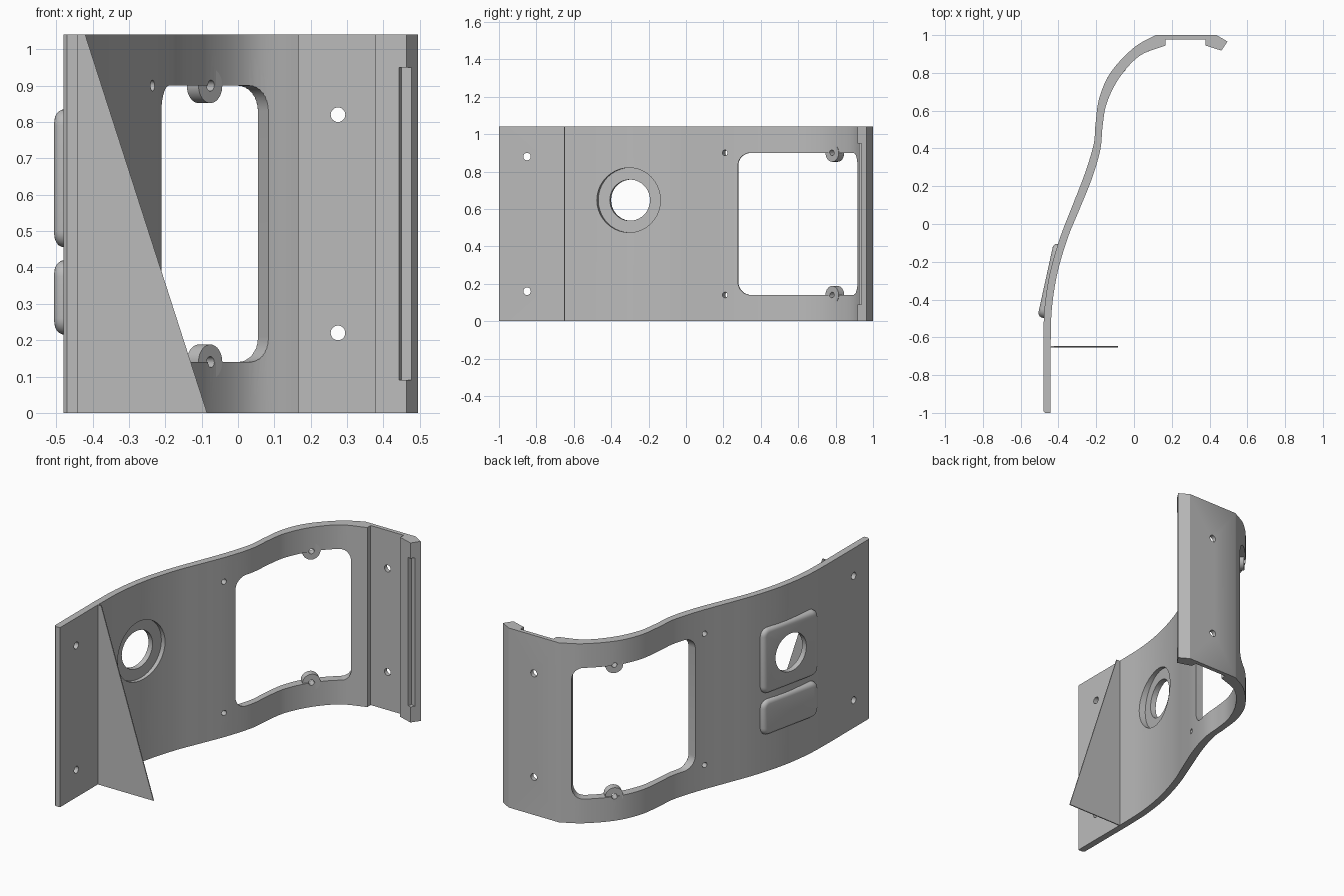
import bpy, bmesh, math
from mathutils import Vector, Matrix

if "Cube" in bpy.data.objects:
    bpy.data.objects.remove(bpy.data.objects["Cube"], do_unlink=True)

H = 1.04
grey = bpy.data.materials.new("plain_grey")
grey.use_nodes = True
grey.diffuse_color = (0.5, 0.5, 0.5, 1)
grey.node_tree.nodes["Principled BSDF"].inputs["Base Color"].default_value = (0.5, 0.5, 0.5, 1)


def finish(name, bm):
    bmesh.ops.recalc_face_normals(bm, faces=bm.faces)
    mesh = bpy.data.meshes.new(name)
    bm.to_mesh(mesh)
    bm.free()
    mesh.materials.append(grey)
    ob = bpy.data.objects.new(name, mesh)
    bpy.context.collection.objects.link(ob)
    return ob


def loft(name, ring_a, ring_b):
    """Solid between two rings with the same number of points."""
    bm = bmesh.new()
    a = [bm.verts.new(p) for p in ring_a]
    b = [bm.verts.new(p) for p in ring_b]
    bm.faces.new(a)
    bm.faces.new(b)
    for i in range(len(a)):
        j = (i + 1) % len(a)
        bm.faces.new((a[i], a[j], b[j], b[i]))
    return finish(name, bm)


def prism(name, plan, z0, z1):
    return loft(name, [(x, y, z0) for x, y in plan], [(x, y, z1) for x, y in plan])


def cylinder(name, center, axis, radius, depth):
    bm = bmesh.new()
    turn = Vector(axis).to_track_quat('Z', 'Y').to_matrix().to_4x4()
    bmesh.ops.create_cone(bm, cap_ends=True, segments=40, radius1=radius, radius2=radius,
                          depth=depth, matrix=Matrix.Translation(center) @ turn)
    return finish(name, bm)


def cut(cutter, *targets):
    cutter.hide_render = True
    for ob in targets:
        mod = ob.modifiers.new("cut", 'BOOLEAN')
        mod.operation = 'DIFFERENCE'
        mod.solver = 'EXACT'
        mod.object = cutter
        bpy.context.view_layer.objects.active = ob
        bpy.ops.object.modifier_apply(modifier=mod.name)
    bpy.data.objects.remove(cutter, do_unlink=True)


def smooth_path(points, steps=8):
    """Catmull-Rom curve through the points."""
    p = [Vector(q) for q in points]
    p = [2 * p[0] - p[1]] + p + [2 * p[-1] - p[-2]]
    out = []
    for a, b, c, d in zip(p, p[1:], p[2:], p[3:]):
        for k in range(steps):
            t = k / steps
            out.append(0.5 * (2 * b + (c - a) * t + (2 * a - 5 * b + 4 * c - d) * t * t
                              + (3 * b - a - 3 * c + d) * t ** 3))
    return out + [p[-2]]


# Curved wall: S-shaped plan with a stepped flange and a bent lip
outer = smooth_path([(-.48, -.62), (-.474, -.45), (-.447, -.267), (-.394, -.08), (-.33, .087),
                     (-.262, .262), (-.214, .42), (-.204, .526), (-.183, .67), (-.12, .807),
                     (0, .934), (.114, 1)])
inner = smooth_path([(-.441, -.62), (-.435, -.45), (-.407, -.267), (-.353, -.08), (-.289, .077),
                     (-.225, .235), (-.179, .39), (-.166, .52), (-.144, .64), (-.077, .775),
                     (.03, .89), (.167, .945)])
plan = [(-.441, -1), (-.47, -1), (-.48, -.99)] + [tuple(p) for p in outer]
plan += [(.437, 1), (.495, .966), (.463, .918), (.378, .945), (.378, .976), (.167, .976)]
plan += [tuple(p) for p in reversed(inner)]
wall = prism("curved_wall", plan, 0, H)

# Large window with rounded corners, its end faces following the wall's normals
front_a, front_b = Vector((.2, .26, 0)), Vector((.185, .732, 0))
back_a, back_b = Vector((-.5, .29, 0)), Vector((-.022, 1.11, 0))
ring_front, ring_back = [], []
for sx, sz, start in ((1, 1, 0), (-1, 1, 90), (-1, -1, 180), (1, -1, 270)):
    for k in range(9):
        ang = math.radians(start + k * 90 / 8)
        s = .5 + sx * .4 + .1 * math.cos(ang)
        up = Vector((0, 0, .52 + sz * .31 + .07 * math.sin(ang)))
        ring_front.append(front_a.lerp(front_b, s) + up)
        ring_back.append(back_a.lerp(back_b, s) + up)
cut(loft("window_cutter", ring_front, ring_back), wall)

# Screw bosses on the window's upper and lower edges
boss_axis = (.73, -.68, 0)
bosses = []
for name, z in (("upper_boss", .9), ("lower_boss", .14)):
    boss = cylinder(name, (-.092, .796, z), boss_axis, .048, .044)
    cut(cylinder("boss_hole", (-.092, .796, z), boss_axis, .015, .2), boss, wall)
    bosses.append(boss)

# Small screw holes in pairs
for z in (.9, .14):
    cut(cylinder("window_hole", (-.24, .21, z), (.93, -.36, 0), .015, .2), wall)
for z in (.88, .16):
    cut(cylinder("end_hole", (-.46, -.85, z), (1, 0, 0), .02, .2), wall)
for z in (.82, .22):
    cut(cylinder("flange_hole", (.275, .98, z), (0, 1, 0), .02, .2), wall)

# Long notch in the corner of the lip
corner, along, inward = Vector((.463, .918)), Vector((.953, -.303)), Vector((-.303, -.953))
notch = [tuple(corner + along * .021 * a + inward * .024 * b)
         for a, b in ((-1, -1), (1, -1), (1, 1), (-1, 1))]
cut(prism("notch_cutter", notch, .09, .95), wall)

# Raised pads on the outer side
out_dir, side_dir = Vector((-.977, .214, 0)), Vector((.214, .977, 0))


def pad(name, z0, z1):
    bm = bmesh.new()
    bmesh.ops.create_cube(bm, size=1)
    bmesh.ops.scale(bm, vec=(.045, .4, z1 - z0), verts=bm.verts)
    bmesh.ops.translate(bm, vec=(-.0225, 0, 0), verts=bm.verts)
    corners = [e for e in bm.edges if abs(e.verts[0].co.x - e.verts[1].co.x) > .01]
    bmesh.ops.bevel(bm, geom=corners, offset=.045, segments=6, profile=.5, affect='EDGES')
    rim = [e for e in bm.edges if all(v.co.x > -.001 for v in e.verts)]
    bmesh.ops.bevel(bm, geom=rim, offset=.025, segments=5, profile=.5, affect='EDGES')
    place = Matrix((out_dir, side_dir, (0, 0, 1))).transposed().to_4x4()
    place.translation = (-.468, -.295, (z0 + z1) / 2)
    bm.transform(place)
    return finish(name, bm)


large_pad = pad("large_pad", .455, .835)
small_pad = pad("small_pad", .215, .42)

# Round opening with a wide shallow counterbore on the inner side
hub = Vector((-.413, -.305, .647))
cut(cylinder("opening_cutter", hub, out_dir, .11, .4), wall, large_pad)
cut(cylinder("counterbore_cutter", hub - out_dir * .076, out_dir, .173, .2), wall, large_pad)

# Thin triangular fin on the inner side
fin_outline = [(-.45, 0), (-.085, 0), (-.42, H), (-.45, H)]
fin = loft("triangular_fin", [(x, -.653, z) for x, z in fin_outline],
           [(x, -.647, z) for x, z in fin_outline])

# Smooth curved faces, keep hard edges
for ob in [wall, large_pad, small_pad, fin] + bosses:
    bpy.ops.object.select_all(action='DESELECT')
    ob.select_set(True)
    bpy.context.view_layer.objects.active = ob
    bpy.ops.object.shade_smooth_by_angle(angle=math.radians(30))
